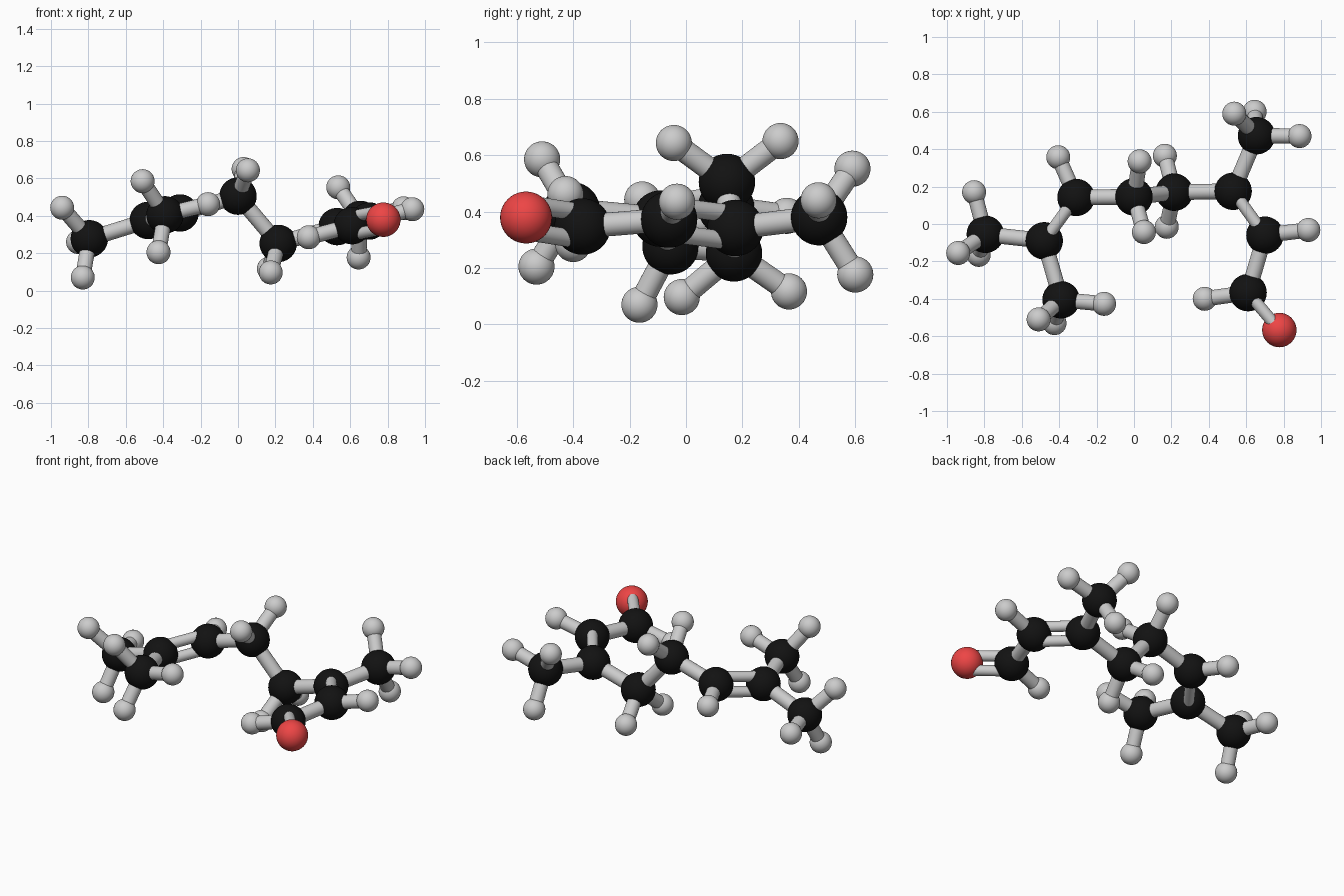
import bpy
from mathutils import Vector

if "Cube" in bpy.data.objects:
    bpy.data.objects.remove(bpy.data.objects["Cube"])

def material(name, rgb):
    m = bpy.data.materials.new(name)
    m.diffuse_color = (*rgb, 1)
    m.use_nodes = True
    m.node_tree.nodes["Principled BSDF"].inputs["Base Color"].default_value = m.diffuse_color
    return m

BLACK = material("carbon_black", (0.006, 0.006, 0.006))
RED = material("oxygen_red", (0.85, 0.06, 0.06))

def ball(name, pos, r, mat=None):
    bpy.ops.mesh.primitive_uv_sphere_add(segments=40, ring_count=20, radius=r, location=pos)
    o = bpy.context.object
    o.name = name
    bpy.ops.object.shade_smooth()
    if mat:
        o.data.materials.append(mat)

def rod(name, a, b, r):
    d = b - a
    bpy.ops.mesh.primitive_cylinder_add(vertices=28, radius=r, depth=d.length, location=(a + b) / 2)
    o = bpy.context.object
    o.name = name
    o.rotation_euler = d.to_track_quat('Z', 'Y').to_euler()
    bpy.ops.object.shade_smooth_by_angle()

def double_rod(name, a, b):
    # two thin rods stacked above each other
    d = (b - a).normalized()
    up = Vector((0, 0, 1))
    off = (up - d * up.dot(d)).normalized() * 0.048
    for s in (-1, 1):
        rod(name, a + off * s, b + off * s, 0.032)

# carbon positions with the hydrogens attached to each
carbons = {
    "methyl_left": ((-.795, -.055, .277), [(-.855, .17, .26), (-.94, -.155, .443), (-.83, -.165, .07)]),
    "branch_left": ((-.48, -.09, .375), []),
    "alkene_left": ((-.31, .142, .415), [(-.405, .357, .385)]),
    "chain_upper": ((0, .145, .505), [(.03, .335, .65), (.053, -.043, .643)]),
    "chain_lower": ((.215, .17, .252), [(.165, .365, .117), (.175, -.015, .097)]),
    "branch_right": ((.53, .175, .342), []),
    "methyl_right": ((.655, .472, .38), [(.885, .47, .44), (.536, .59, .552), (.645, .6, .177)]),
    "alkene_right": ((.70, -.06, .372), [(.932, -.032, .435)]),
    "aldehyde": ((.61, -.367, .347), [(.378, -.4, .285)]),
    "methyl_front": ((-.39, -.405, .405), [(-.16, -.427, .462), (-.51, -.51, .585), (-.425, -.53, .205)]),
}
oxygen = Vector((.777, -.567, .379))
C = {k: Vector(v[0]) for k, v in carbons.items()}

# atoms and hydrogen bonds
for key, (pos, hs) in carbons.items():
    ball("carbon_" + key, pos, 0.1, BLACK)
    for h in hs:
        ball("hydrogen_" + key, h, 0.064)
        rod("hydrogen_bond_" + key, C[key], Vector(h), 0.041)
ball("oxygen", oxygen, 0.092, RED)

# single carbon bonds
for a, b in [("methyl_left", "branch_left"), ("methyl_front", "branch_left"),
             ("alkene_left", "chain_upper"), ("chain_upper", "chain_lower"),
             ("chain_lower", "branch_right"), ("branch_right", "methyl_right"),
             ("alkene_right", "aldehyde")]:
    rod("single_bond", C[a], C[b], 0.042)

# double bonds
double_rod("double_bond_left", C["branch_left"], C["alkene_left"])
double_rod("double_bond_right", C["branch_right"], C["alkene_right"])
double_rod("double_bond_oxygen", C["aldehyde"], oxygen)
